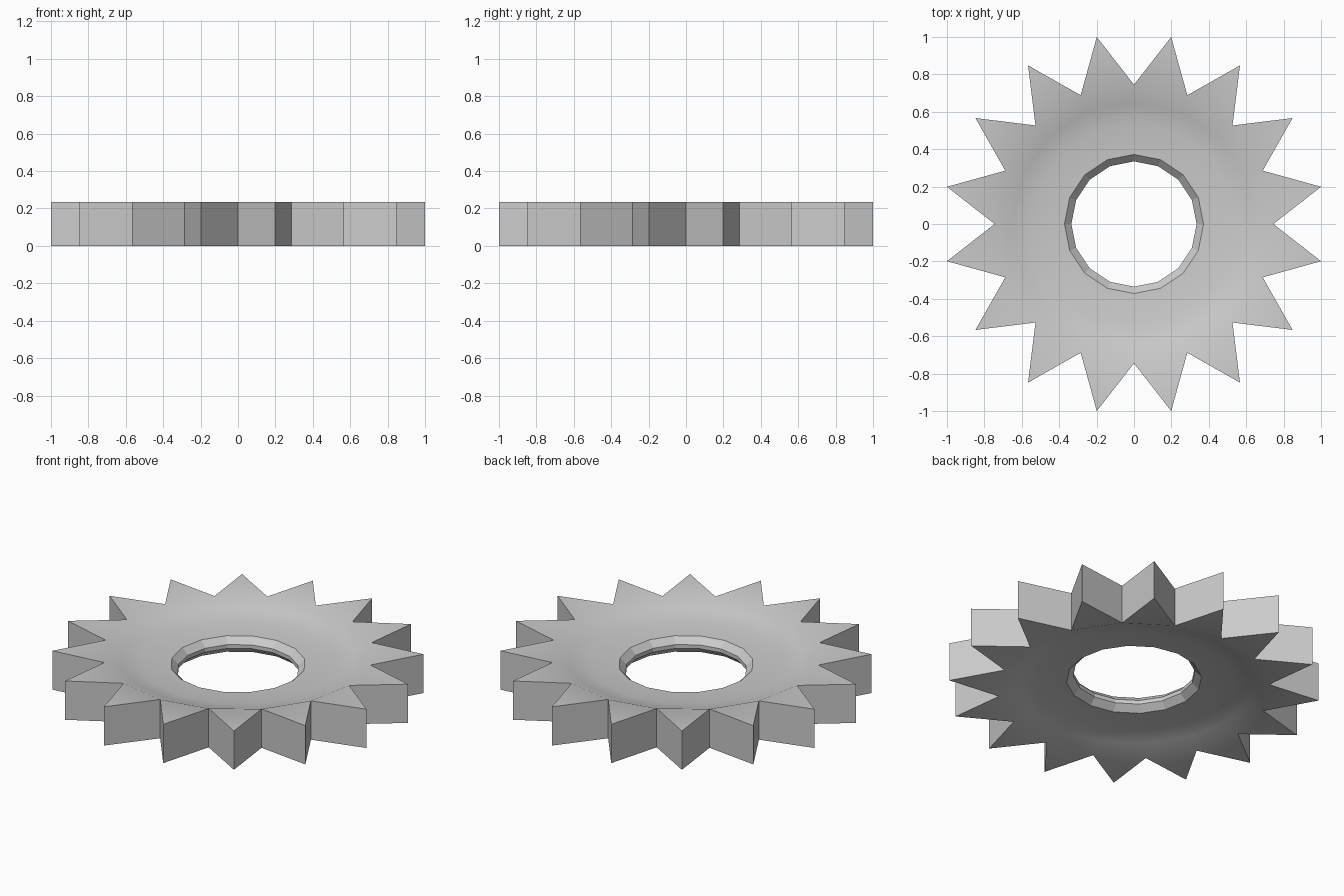
import bpy, bmesh
from math import sin, cos, pi

if "Cube" in bpy.data.objects:
    bpy.data.objects.remove(bpy.data.objects["Cube"])

N = 16          # teeth
H = 0.235       # full height

bm = bmesh.new()

def ring(r, z, offset=0.0):
    return [bm.verts.new((r * sin(2 * pi * (i + offset) / N),
                          r * cos(2 * pi * (i + offset) / N), z)) for i in range(N)]

def bridge(a, b):
    for i in range(N):
        j = (i + 1) % N
        bm.faces.new((a[i], a[j], b[j], b[i]))

# closed cross-section: dished top, bevelled bore, dished underside
half = [(0.745, H), (0.65, 0.197), (0.54, 0.175), (0.372, 0.166), (0.335, 0.129)]
profile = half + [(r, H - z) for r, z in reversed(half)]
rings = [ring(r, z) for r, z in profile]
for a, b in zip(rings, rings[1:]):
    bridge(a, b)

# pointed teeth between neighbouring valley points
top, bottom = rings[0], rings[-1]
tip_top, tip_bottom = ring(1.0196, H, 0.5), ring(1.0196, 0, 0.5)
for i in range(N):
    j = (i + 1) % N
    bm.faces.new((top[i], top[j], tip_top[i]))
    bm.faces.new((bottom[i], bottom[j], tip_bottom[i]))
    for v in (i, j):
        bm.faces.new((top[v], tip_top[i], tip_bottom[i], bottom[v]))

bmesh.ops.recalc_face_normals(bm, faces=bm.faces)
mesh = bpy.data.meshes.new("star_gear")
bm.to_mesh(mesh)
bm.free()
gear = bpy.data.objects.new("star_gear", mesh)
bpy.context.collection.objects.link(gear)

# soft dish shading, crisp teeth and bore
bpy.context.view_layer.objects.active = gear
gear.select_set(True)
bpy.ops.object.shade_smooth_by_angle(angle=0.52)
# keep the bore facets flat
for p in mesh.polygons:
    if all((mesh.vertices[v].co.xy.length < 0.38) for v in p.vertices):
        p.use_smooth = False
